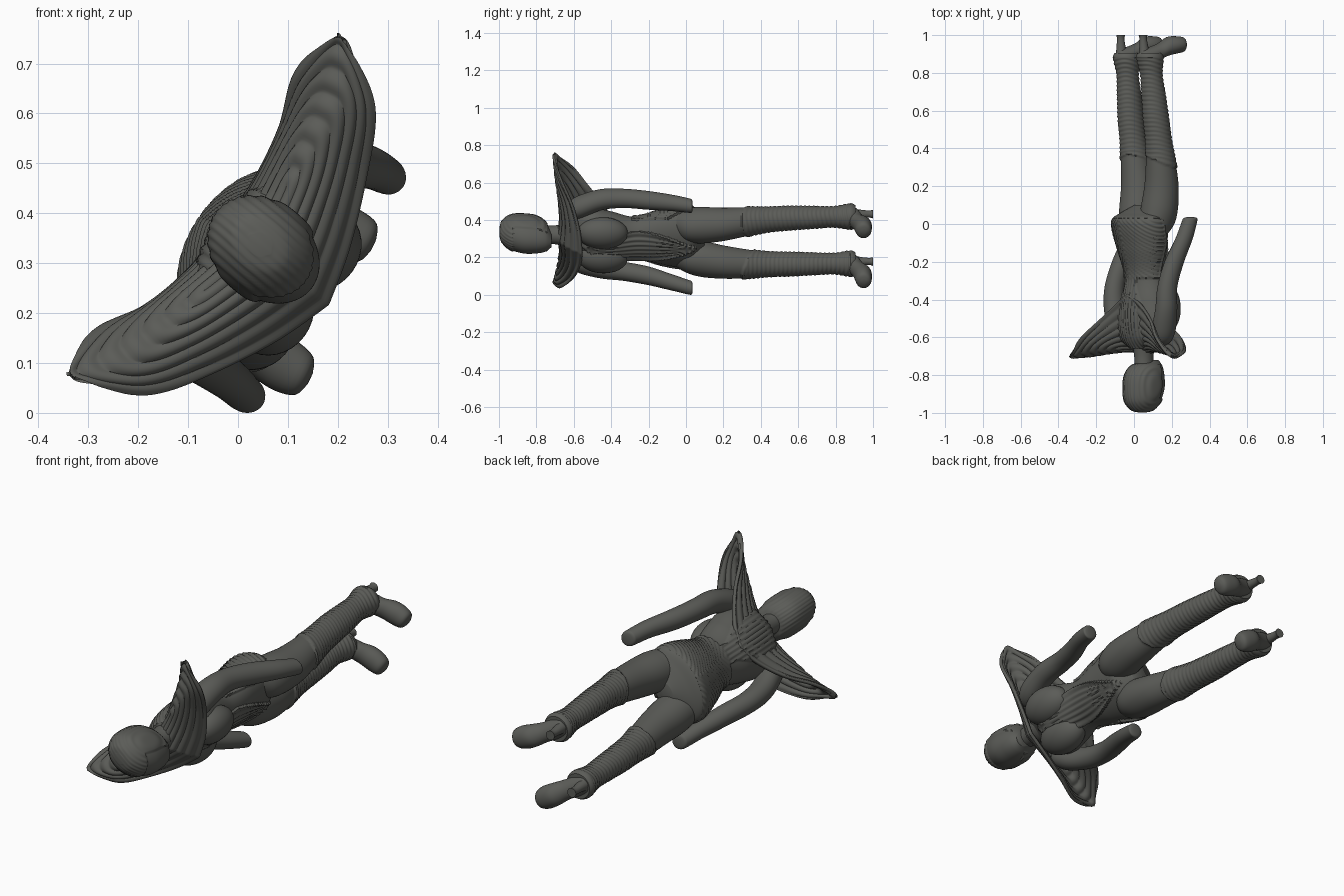
import bpy, bmesh, math
from mathutils import Vector

mat = bpy.data.materials.new("dark_grey")
mat.diffuse_color = (0.105, 0.107, 0.097, 1)
parts = []


def world(u, f, y):
    """Body coordinates (u sideways, f forwards, y head to feet) to world; the body twists along y."""
    a = math.radians(57 + 8 * y)
    c, s = math.cos(a), math.sin(a)
    return Vector((0.054 - 0.01 * y + c * u + s * f, min(max(y, -1), 1), 0.302 - 0.02 * y + s * u - c * f))


def spline(pts, t):
    """Catmull-Rom through a list of tuples, t in 0..1."""
    x = t * (len(pts) - 1)
    i = min(int(x), len(pts) - 2)
    x -= i
    p0, p1, p2, p3 = pts[max(i - 1, 0)], pts[i], pts[i + 1], pts[min(i + 2, len(pts) - 1)]
    return [0.5 * (2 * b + (c - a) * x + (2 * a - 5 * b + 4 * c - d) * x * x + (3 * b - a - 3 * c + d) * x ** 3)
            for a, b, c, d in zip(p0, p1, p2, p3)]


def finish(name, bm):
    bmesh.ops.recalc_face_normals(bm, faces=bm.faces)
    me = bpy.data.meshes.new(name)
    bm.to_mesh(me)
    bm.free()
    me.materials.append(mat)
    for p in me.polygons:
        p.use_smooth = True
    me.set_sharp_from_angle(angle=math.radians(50))
    ob = bpy.data.objects.new(name, me)
    bpy.context.collection.objects.link(ob)
    parts.append(ob)
    return ob


def tube(name, stations, side=1, rows=24, cols=32, relief=None, along_f=False):
    """Loft of ellipses. Station: (position along, u, other centre, radius u, other radius)."""
    bm = bmesh.new()
    rings = []
    for i in range(rows + 1):
        a, u, o, ru, ro = spline(stations, i / rows)
        ring = []
        for j in range(cols):
            ph = 2 * math.pi * j / cols
            cs, sn = math.cos(ph), math.sin(ph)
            d = relief(a, ru * cs, sn, ph) if relief else 0
            pu, po = side * (u + (ru + d) * cs), o + (ro + d) * sn
            ring.append(bm.verts.new(world(pu, a, po) if along_f else world(pu, po, a)))
        rings.append(ring)
    for r, q in zip(rings, rings[1:]):
        for j in range(cols):
            k = (j + 1) % cols
            bm.faces.new((r[j], r[k], q[k], q[j]))
    bm.faces.new(rings[0])
    bm.faces.new(rings[-1])
    return finish(name, bm)


# Torso with the raised ribbed suit: leaf panel in front, briefs and spine strip behind
def suit(y, u, sn, ph):
    if sn > 0.2 and -0.56 < y < 0.06:
        w = 0.085 * math.sin(math.pi * (y + 0.56) / 0.62) + 0.004
        m = abs(u) / w
        if m < 1:
            return 0.013 if m > 0.86 else 0.007 + 0.003 * math.cos(m * 22)
    edge = 0.45 - 2.2 * abs(y + 0.1)
    if y > -0.29 and sn < edge:
        if sn > edge - 0.1 or y > 0.03:
            return 0.011
        return 0.008 + 0.0025 * math.cos((y + 0.9 * abs(u)) * 250)
    if y <= -0.29 and sn < 0 and abs(u) < 0.045 + 0.5 * max(0, -0.33 - y):
        return 0.007 + 0.0025 * math.cos(u * 300)
    return 0


tube("torso_and_suit", [
    (-0.66, 0, -0.03, 0.06, 0.045), (-0.60, 0, -0.03, 0.15, 0.08), (-0.50, 0, -0.005, 0.172, 0.118),
    (-0.40, 0, 0.0, 0.152, 0.116), (-0.27, 0, 0.0, 0.122, 0.095), (-0.13, 0, -0.015, 0.158, 0.112),
    (-0.03, 0, -0.025, 0.182, 0.126), (0.025, 0, -0.025, 0.178, 0.126), (0.06, 0, -0.01, 0.14, 0.09),
    (0.10, 0, 0.0, 0.05, 0.04)], rows=150, cols=150, relief=suit)


# Head with ribbed hair around a smooth face
def hair(y, u, sn, ph):
    if (sn > 0.45 and y > -0.925) or y > -0.74:
        return 0
    return 0.006 + 0.0015 * math.cos(u * 420)


tube("head_and_hair", [
    (-0.997, 0, -0.03, 0.015, 0.02), (-0.985, 0, -0.03, 0.048, 0.06), (-0.94, 0, -0.026, 0.082, 0.10),
    (-0.87, 0, -0.016, 0.093, 0.118), (-0.80, 0, -0.01, 0.088, 0.113), (-0.75, 0, 0.005, 0.07, 0.088),
    (-0.72, 0, 0.03, 0.035, 0.045)], rows=60, cols=120, relief=hair)
tube("neck", [(-0.78, 0, -0.015, 0.05, 0.052), (-0.70, 0, -0.015, 0.05, 0.052),
              (-0.60, 0, -0.015, 0.07, 0.065)])


# Legs with wrinkled, slanted-top boots
def boot(y, u, sn, ph):
    top = 0.33 - 0.035 * math.cos(ph - 0.9)
    if y < top:
        return 0
    if y < top + 0.012 or y > 0.88:
        return 0.007
    return 0.005 + 0.002 * math.sin(y * 270 + 3 * math.cos(ph - 0.9) + 1.2 * math.sin(3 * ph))


for side, tag in ((1, "left"), (-1, "right")):
    tube("leg_" + tag, [
        (-0.06, 0.10, 0.0, 0.06, 0.06), (0.0, 0.10, 0.012, 0.085, 0.095), (0.08, 0.106, 0.025, 0.096, 0.10),
        (0.20, 0.118, 0.034, 0.088, 0.092), (0.32, 0.13, 0.026, 0.077, 0.08), (0.44, 0.137, 0.012, 0.064, 0.068),
        (0.56, 0.14, -0.002, 0.06, 0.066), (0.68, 0.14, -0.012, 0.055, 0.061), (0.79, 0.14, -0.022, 0.052, 0.055),
        (0.875, 0.14, -0.028, 0.064, 0.068), (0.905, 0.14, -0.028, 0.054, 0.058)],
        side, 190, 40, boot)
    # High-heeled shoe: sloping foot, platform toe, thin heel
    tube("shoe_" + tag, [
        (-0.085, 0.14, 0.895, 0.015, 0.015), (-0.07, 0.14, 0.895, 0.035, 0.03), (-0.02, 0.14, 0.90, 0.046, 0.04),
        (0.03, 0.14, 0.915, 0.046, 0.045), (0.075, 0.143, 0.94, 0.052, 0.05), (0.125, 0.146, 0.948, 0.054, 0.046),
        (0.165, 0.148, 0.95, 0.042, 0.038), (0.178, 0.148, 0.953, 0.012, 0.014)], side, 28, 28, along_f=True)
    tube("heel_" + tag, [(0.89, 0.14, -0.06, 0.03, 0.03), (0.94, 0.14, -0.062, 0.022, 0.024),
                         (0.98, 0.14, -0.064, 0.019, 0.02), (1.0, 0.14, -0.064, 0.023, 0.024)], side, 10, 16)
    # Arms ending in rounded stumps, swung slightly to one side
    e = side * 0.02
    tube("arm_" + tag, [
        (-0.645, 0.15, -0.02, 0.02, 0.02), (-0.62, 0.165, -0.022, 0.05, 0.05), (-0.56, 0.188, -0.025, 0.062, 0.065),
        (-0.45, 0.228, -0.033, 0.055, 0.06), (-0.33, 0.24, -0.028, 0.05, 0.054), (-0.20, 0.245 + e / 2, 0.012, 0.048, 0.054),
        (-0.08, 0.255 + e, 0.065, 0.042, 0.048), (0.01, 0.26 + e, 0.10, 0.038, 0.042),
        (0.03, 0.26 + e, 0.107, 0.034, 0.038), (0.036, 0.26 + e, 0.109, 0.02, 0.02)], side, 48, 32)
    tube("breast_" + tag, [(-0.445 - 0.135 * math.cos(k * math.pi / 8), 0.08, 0.07,
                            0.088 * math.sin(k * math.pi / 8) + 0.001, 0.078 * math.sin(k * math.pi / 8) + 0.001)
                           for k in range(9)], side, 28, 32)

# Ribbed winged collar: front, ridge and back edges from the centre line to the tip (u, f, y)
front = [(0, 0.142, -0.555), (0.12, 0.105, -0.568), (0.25, 0.045, -0.605), (0.362, -0.025, -0.662), (0.418, -0.125, -0.698)]
ridge = [(0, -0.03, -0.672), (0.10, -0.05, -0.66), (0.22, -0.08, -0.672), (0.34, -0.11, -0.688), (0.434, -0.162, -0.70)]
back = [(0, -0.112, -0.37), (0.10, -0.108, -0.42), (0.225, -0.133, -0.508), (0.325, -0.179, -0.595), (0.41, -0.184, -0.68)]
bm = bmesh.new()
NS, NT = 150, 110
grid, lift = [], {}
for i in range(NS + 1):
    s = 2 * i / NS - 1
    sg, s = (1 if s >= 0 else -1), abs(s)
    s = 1 - (1 - s) ** 1.4
    a, b, c = spline(front, s), spline(ridge, s), spline(back, s)
    # close the tip in a round curve
    q = max(0, (s - 0.82) / 0.18)
    squeeze = max(0.06, math.sqrt(max(0, 1 - q * q)))
    row = []
    for j in range(NT + 1):
        t = 0.5 + (j / NT - 0.5) * squeeze
        wa, wb, wc = (1 - t) * (1 - 2 * t), 4 * t * (1 - t), t * (2 * t - 1)
        u, f, y = [wa * p + wb * r + wc * z for p, r, z in zip(a, b, c)]
        v = bm.verts.new(world(sg * u, f, y))
        m = 0.5 * (1 - (abs(2 * t - 1) ** 3 + max(0, (s - 0.3) / 0.7) ** 3) ** (1 / 3))
        lift[v] = 0.004 * math.cos(max(m, 0) * 2 * math.pi * 13)
        row.append(v)
    grid.append(row)
for r, q in zip(grid, grid[1:]):
    for j in range(NT):
        bm.faces.new((r[j], r[j + 1], q[j + 1], q[j]))
bm.normal_update()
sign = 1 if grid[NS // 2][NT // 2].normal.y < 0 else -1
for v, n in [(v, v.normal.copy()) for v in bm.verts]:
    v.co += n * sign * lift[v]
collar = finish("winged_collar", bm)
mod = collar.modifiers.new("thickness", 'SOLIDIFY')
mod.thickness = 0.016
mod.offset = 0

# Rest the model on z = 0 and centre it on x
xs = [v.co.x for o in parts for v in o.data.vertices]
zs = [v.co.z for o in parts for v in o.data.vertices]
shift = Vector((-(min(xs) + max(xs)) / 2, 0, -min(zs)))
for o in parts:
    for v in o.data.vertices:
        v.co += shift
